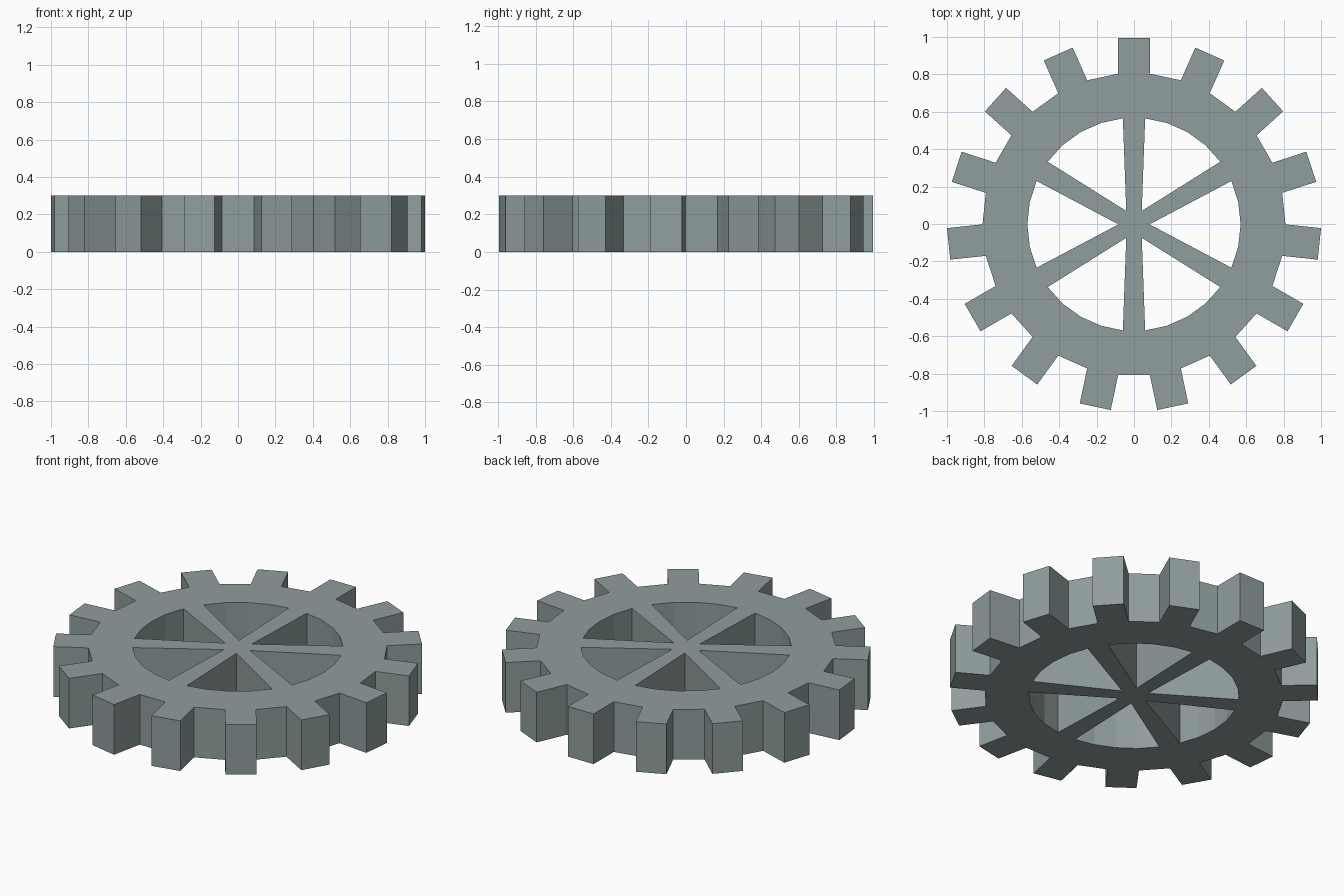
import bpy, bmesh, math

if "Cube" in bpy.data.objects:
    bpy.data.objects.remove(bpy.data.objects["Cube"])

TEETH, SPOKES = 15, 6
TIP, ROOT, INNER, HUB, HEIGHT = 0.9966, 0.81, 0.57, 0.083, 0.30
Y_SHIFT = -0.002

mat = bpy.data.materials.new("grey steel")
mat.diffuse_color = (0.28, 0.34, 0.34, 1)
mat.use_nodes = True
mat.node_tree.nodes["Principled BSDF"].inputs["Base Color"].default_value = mat.diffuse_color

bm = bmesh.new()


def ring(radius, count, start):
    """Circle of vertices, start angle in degrees."""
    verts = []
    for i in range(count):
        a = math.radians(start + 360 * i / count)
        verts.append(bm.verts.new((radius * math.cos(a), radius * math.sin(a) + Y_SHIFT, 0)))
    return verts


# profile rings: two sectors per tooth, first sector is the tooth at 90 degrees
n = TEETH * 2
root = ring(ROOT, n, 84)
inner = ring(INNER, n, 84)
hub = ring(HUB, SPOKES, 60)

# rim
for i in range(n):
    j = (i + 1) % n
    bm.faces.new((inner[i], root[i], root[j], inner[j]))

# straight-sided teeth on every other sector
half = ROOT * math.sin(math.pi / n)
for t in range(TEETH):
    a = math.radians(90 + 360 * t / TEETH)
    c, s = math.cos(a), math.sin(a)
    tip = [bm.verts.new((TIP * c - w * s, TIP * s + w * c + Y_SHIFT, 0)) for w in (-half, half)]
    bm.faces.new((root[2 * t], tip[0], tip[1], root[2 * t + 1]))

# hub and tapered spokes
bm.faces.new(hub)
step = n // SPOKES
for k in range(SPOKES):
    i = k * step
    bm.faces.new((hub[k], inner[i], inner[i + 1], hub[(k + 1) % SPOKES]))

# thickness
top = bmesh.ops.extrude_face_region(bm, geom=bm.faces[:])
bmesh.ops.translate(bm, vec=(0, 0, HEIGHT),
                    verts=[g for g in top["geom"] if isinstance(g, bmesh.types.BMVert)])
bmesh.ops.recalc_face_normals(bm, faces=bm.faces[:])

mesh = bpy.data.meshes.new("gear_wheel")
bm.to_mesh(mesh)
bm.free()
mesh.materials.append(mat)
gear = bpy.data.objects.new("gear_wheel", mesh)
bpy.context.collection.objects.link(gear)
